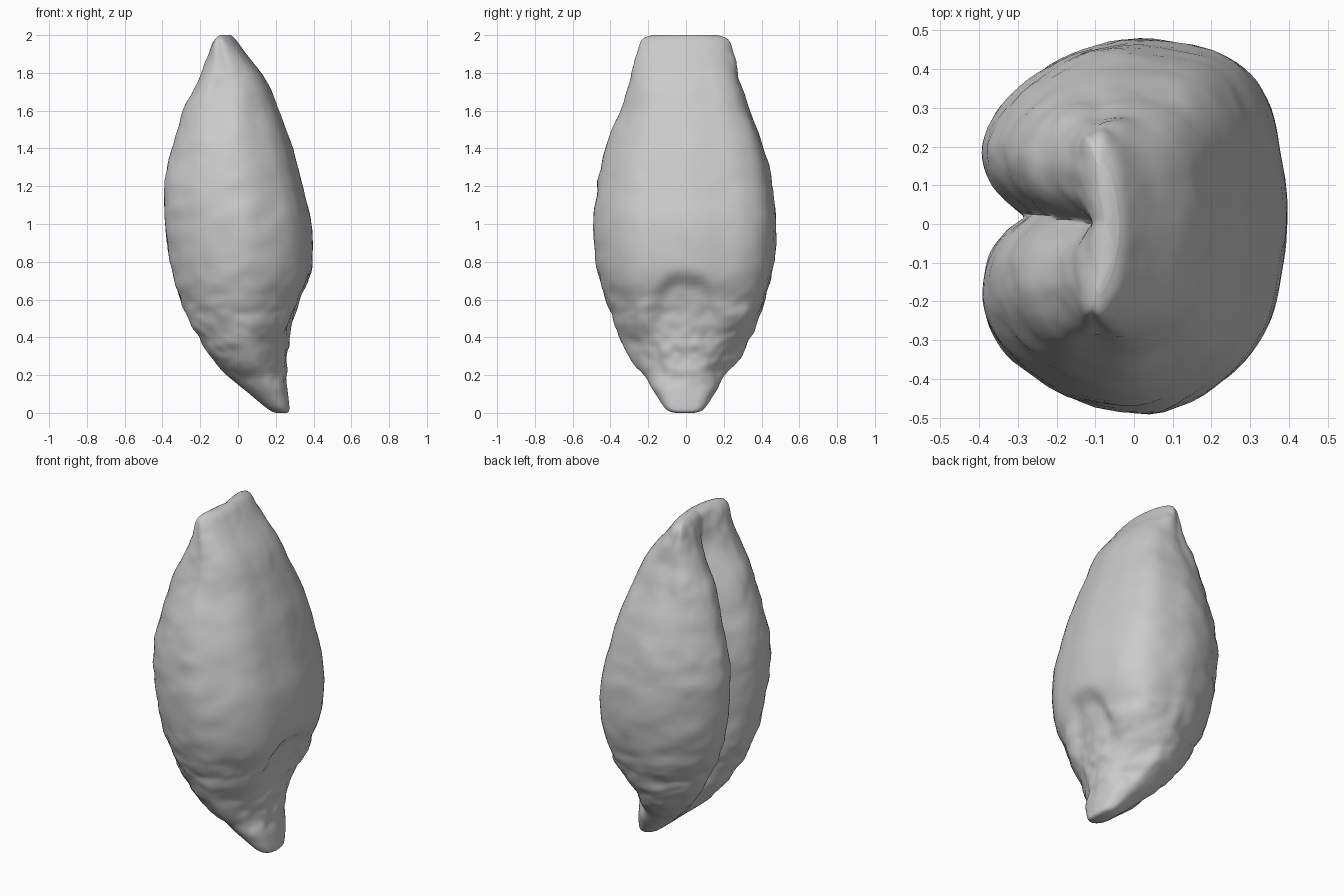
import bpy, bmesh, math
from mathutils import Vector, noise

cube = bpy.data.objects.get("Cube")
if cube:
    bpy.data.objects.remove(cube, do_unlink=True)

# Stations up the grain: height, crease-side x, back-side x, half width
STATIONS = [
    (0, .2, .26, .05), (.02, .16, .272, .1), (.1, .06, .265, .155),
    (.2, -.06, .255, .215), (.3, -.155, .26, .3), (.4, -.22, .28, .345),
    (.5, -.27, .318, .385), (.6, -.315, .348, .42), (.77, -.36, .394, .467),
    (1, -.392, .388, .484), (1.2, -.395, .342, .464), (1.4, -.355, .29, .42),
    (1.6, -.3, .218, .343), (1.75, -.228, .155, .295), (1.9, -.16, .045, .256),
    (1.975, -.12, -.01, .225), (2, -.09, -.04, .17),
]
# Half of the cross-section, from the middle of the back to the crease
HALF = [(1, 0), (.96, .3), (.86, .62), (.6, .86), (.1, 1), (-.4, .92),
        (-.77, .72), (-.96, .5), (-1, .3), (-1, .14), (-.99, 0)]


def curve_point(a, b, c, d, t):
    """Catmull-Rom point between b and c."""
    return tuple(.5 * (2 * q + (r - p) * t + (2 * p - 5 * q + 4 * r - s) * t * t
                       + (3 * q - p - 3 * r + s) * t ** 3)
                 for p, q, r, s in zip(a, b, c, d))


def resample(points, steps, closed):
    n = len(points)
    pick = (lambda i: points[i % n]) if closed else (lambda i: points[max(0, min(n - 1, i))])
    out = [curve_point(pick(i - 1), pick(i), pick(i + 1), pick(i + 2), k / steps)
           for i in range(n if closed else n - 1) for k in range(steps)]
    return out if closed else out + [points[-1]]


def smooth(low, high, value):
    t = max(0, min(1, (value - low) / (high - low)))
    return t * t * (3 - 2 * t)


def shape_point(u, v, z, x_low, x_high, half):
    """Place one section point, with crease, germ hollow and wrinkles."""
    x = (x_low + x_high) / 2 + u * (x_high - x_low) / 2
    y = v * half
    # The germ tip is narrower than the body in front of it
    tuck = smooth(.12, .24, z) * (1 - smooth(.3, .5, z))
    y *= 1 - .28 * tuck * smooth(.1, .9, u)
    # Fuller cheeks beside the crease near the tip, and a slightly skewed back
    y *= 1 + .15 * smooth(1.35, 1.75, z) * smooth(-.2, -.8, u)
    y += .03 * smooth(.1, .8, u) * smooth(.2, .5, z) * smooth(1.9, 1.5, z)
    # Ends of the top ridge curl towards the crease
    x -= .025 * v * v * smooth(1.8, 1.95, z)
    # Crease running down the belly
    if u < 0:
        depth = .115 * smooth(.05, .5, z) * (1 - .85 * smooth(1.75, 2, z))
        middle = .02 + .012 * math.sin(z * 6)
        x += depth * math.exp(-(abs(y - middle) / .07) ** 1.2) * smooth(0, -.7, u)
    # Arched hollow above the germ
    if u > 0 and z < .75:
        arch = .23 * math.sqrt(1 - z / .75) + .04
        x -= .04 * smooth(arch + .05, arch - .06, abs(y)) * smooth(.35, .55, z) * smooth(.76, .66, z)
    # Fine wrinkles, stronger towards the base
    low = smooth(.85, .5, z)
    amount = (.008 + .005 * low) * smooth(.05, .25, z) * (1 - .6 * smooth(.2, .9, u) * (1 - low))
    ripple = noise.noise(Vector((x * 7, y * 7, z * 11))) + .5 * noise.noise(Vector((x, y, z)) * 20)
    out = Vector((u, v, 0)).normalized() * ripple * amount
    return Vector((x + out.x, y - .006 + out.y, z))


section = resample(HALF + [(u, -v) for u, v in HALF[-2:0:-1]], 6, True)
rings = resample(STATIONS, 7, False)

# Loft the kernel
bm = bmesh.new()
loops = [[bm.verts.new(shape_point(u, v, *ring)) for u, v in section] for ring in rings]
for lower, upper in zip(loops, loops[1:]):
    for i in range(len(section)):
        j = (i + 1) % len(section)
        bm.faces.new((lower[i], lower[j], upper[j], upper[i]))
bm.faces.new(loops[0][::-1])
bm.faces.new(loops[-1])
bmesh.ops.recalc_face_normals(bm, faces=bm.faces)

mesh = bpy.data.meshes.new("grain_kernel")
bm.to_mesh(mesh)
bm.free()
kernel = bpy.data.objects.new("grain_kernel", mesh)
bpy.context.collection.objects.link(kernel)

# Plain grey husk
grey = bpy.data.materials.new("husk_grey")
grey.use_nodes = True
colour = (.6, .6, .6, 1)
grey.diffuse_color = colour
grey.node_tree.nodes["Principled BSDF"].inputs["Base Color"].default_value = colour
mesh.materials.append(grey)

bpy.context.view_layer.objects.active = kernel
kernel.select_set(True)
bpy.ops.object.shade_smooth_by_angle(angle=math.radians(60))
